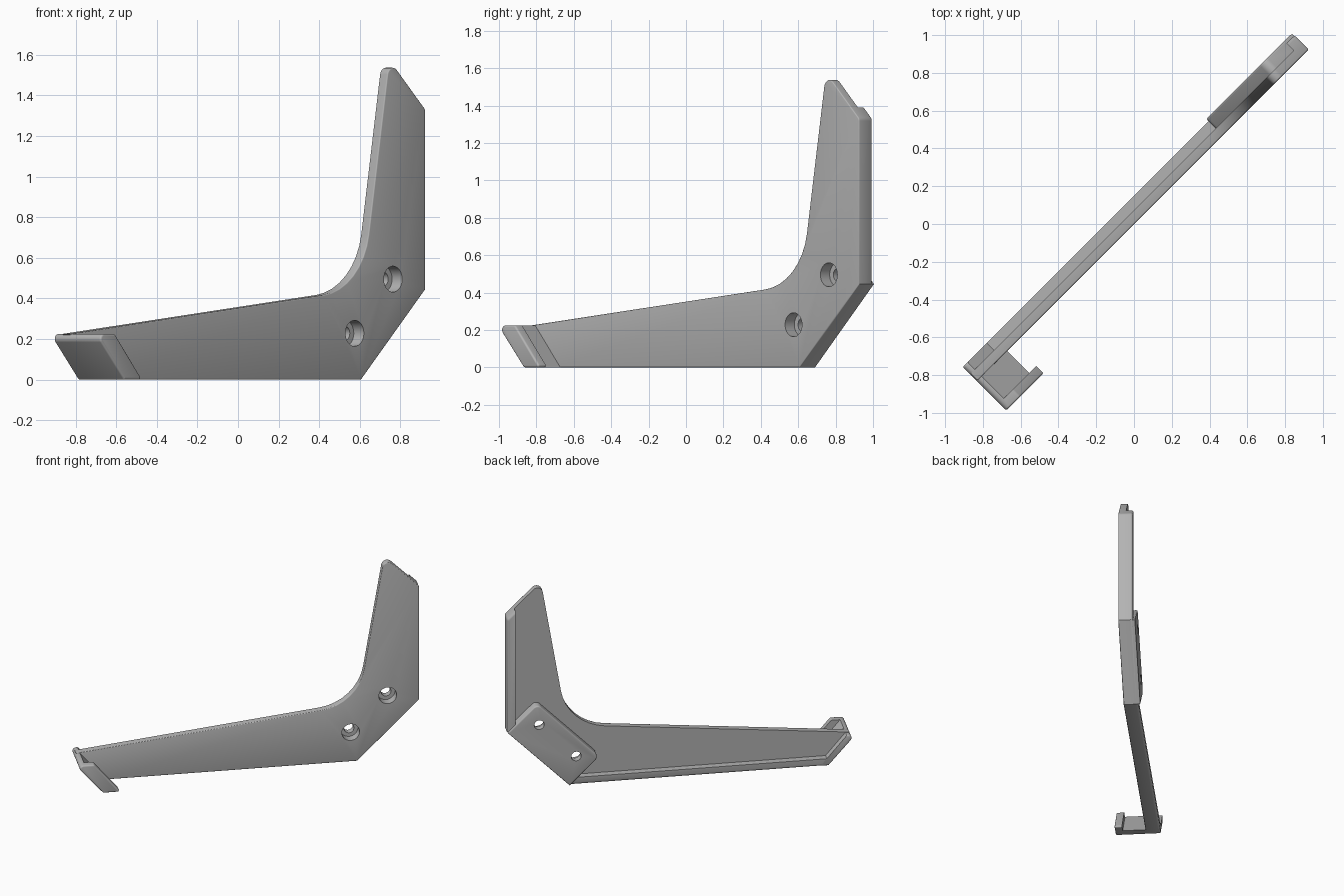
import bpy, bmesh, math
from mathutils import Vector

cube = bpy.data.objects.get("Cube")
if cube:
    bpy.data.objects.remove(cube, do_unlink=True)

grey = bpy.data.materials.new("grey_plastic")
grey.use_nodes = True
COLOUR = (0.45, 0.45, 0.45, 1)
grey.diffuse_color = COLOUR
grey.node_tree.nodes["Principled BSDF"].inputs["Base Color"].default_value = COLOUR


def rounded(points, steps=8):
    """Turn (x, z, radius) corners into an outline with arcs."""
    out = []
    for i, (x, z, r) in enumerate(points):
        p = Vector((x, z))
        if r == 0:
            out.append(p)
            continue
        a = (Vector(points[i - 1][:2]) - p).normalized()
        b = (Vector(points[(i + 1) % len(points)][:2]) - p).normalized()
        half = a.angle(b) / 2
        centre = p + (a + b).normalized() * (r / math.sin(half))
        start = p + a * (r / math.tan(half)) - centre
        end = p + b * (r / math.tan(half)) - centre
        sweep = start.angle_signed(end)
        for k in range(steps + 1):
            t = -sweep * k / steps
            c, s = math.cos(t), math.sin(t)
            out.append(centre + Vector((start.x * c - start.y * s,
                                        start.x * s + start.y * c)))
    return out


def prism(name, points, front, back, front_bevel=0, back_bevel=0):
    """Extrude an outline through the thickness, rounding its rims."""
    bm = bmesh.new()
    face = bm.faces.new([bm.verts.new((p.x, front, p.y)) for p in rounded(points)])
    ext = bmesh.ops.extrude_face_region(bm, geom=[face])
    moved = [g for g in ext["geom"] if isinstance(g, bmesh.types.BMVert)]
    bmesh.ops.translate(bm, verts=moved, vec=(0, back - front, 0))
    bmesh.ops.recalc_face_normals(bm, faces=bm.faces)
    for depth, width in ((front, front_bevel), (back, back_bevel)):
        if width:
            rim = [e for e in bm.edges if all(abs(v.co.y - depth) < 1e-5 for v in e.verts)]
            bmesh.ops.bevel(bm, geom=rim, offset=width, segments=3,
                            profile=0.5, affect="EDGES", clamp_overlap=True)
    mesh = bpy.data.meshes.new(name)
    bm.to_mesh(mesh)
    bm.free()
    mesh.materials.append(grey)
    obj = bpy.data.objects.new(name, mesh)
    bpy.context.collection.objects.link(obj)
    return obj


def combine(target, tool, operation):
    mod = target.modifiers.new(operation.lower(), "BOOLEAN")
    mod.operation, mod.solver, mod.object = operation, "EXACT", tool
    bpy.context.view_layer.update()
    bpy.context.view_layer.objects.active = target
    bpy.ops.object.modifier_apply(modifier=mod.name)
    bpy.data.objects.remove(tool, do_unlink=True)


# Bracket body: long arm, upright arm and curved inner corner
bracket = prism("bracket_body", [
    (-1.0, 0, 0), (0.86, 0, 0), (1.308, 0.445, 0), (1.308, 1.33, 0.03),
    (1.055, 1.579, 0.04), (0.866, 0.446, 0.36), (-1.17, 0.225, 0)],
    0, 0.106, 0.006, 0.016)

# Hollow back, leaving a raised rim on the bottom and rear edges
combine(bracket, prism("back_pocket", [
    (-1.4, 0.055, 0), (0.83, 0.055, 0), (1.248, 0.47, 0),
    (1.248, 1.8, 0), (-1.4, 1.8, 0)], 0.052, 0.3), "DIFFERENCE")

# Thick diagonal mounting pad on the back
combine(bracket, prism("mounting_pad", [
    (0.8595, 0.0005, 0), (1.3045, 0.4455, 0), (1.0925, 0.6575, 0.04),
    (0.6475, 0.2125, 0.04)], 0.03, 0.122, 0, 0.008), "UNION")

# Hooked end: slanted end wall with a front lip
hook = prism("hook", [
    (-1.01, 0, 0.01), (-0.885, 0, 0.01), (-1.075, 0.225, 0.02),
    (-1.207, 0.225, 0.025)], -0.22, 0.106, 0.016, 0.016)
combine(hook, prism("hook_gap", [
    (-0.9, -0.06, 0), (-0.5, -0.06, 0), (-0.5, 0.3, 0), (-1.204, 0.3, 0)],
    -0.165, 0.3), "DIFFERENCE")
combine(bracket, hook, "UNION")

# Counterbored screw holes
for u, z in ((0.813, 0.228), (1.08, 0.495)):
    for radius, depth in ((0.064, 0.07), (0.036, 0.3)):
        corners = [(u + radius * math.cos(math.tau * k / 32),
                    z + radius * math.sin(math.tau * k / 32), 0) for k in range(32)]
        combine(bracket, prism("hole", corners, -0.1, depth), "DIFFERENCE")

# Turn the bracket onto its diagonal and smooth the curves
bracket.name = "shelf_bracket"
bracket.rotation_euler.z = math.radians(45)
bpy.ops.object.select_all(action="DESELECT")
bracket.select_set(True)
bpy.context.view_layer.objects.active = bracket
bpy.ops.object.shade_smooth_by_angle(angle=math.radians(32))
